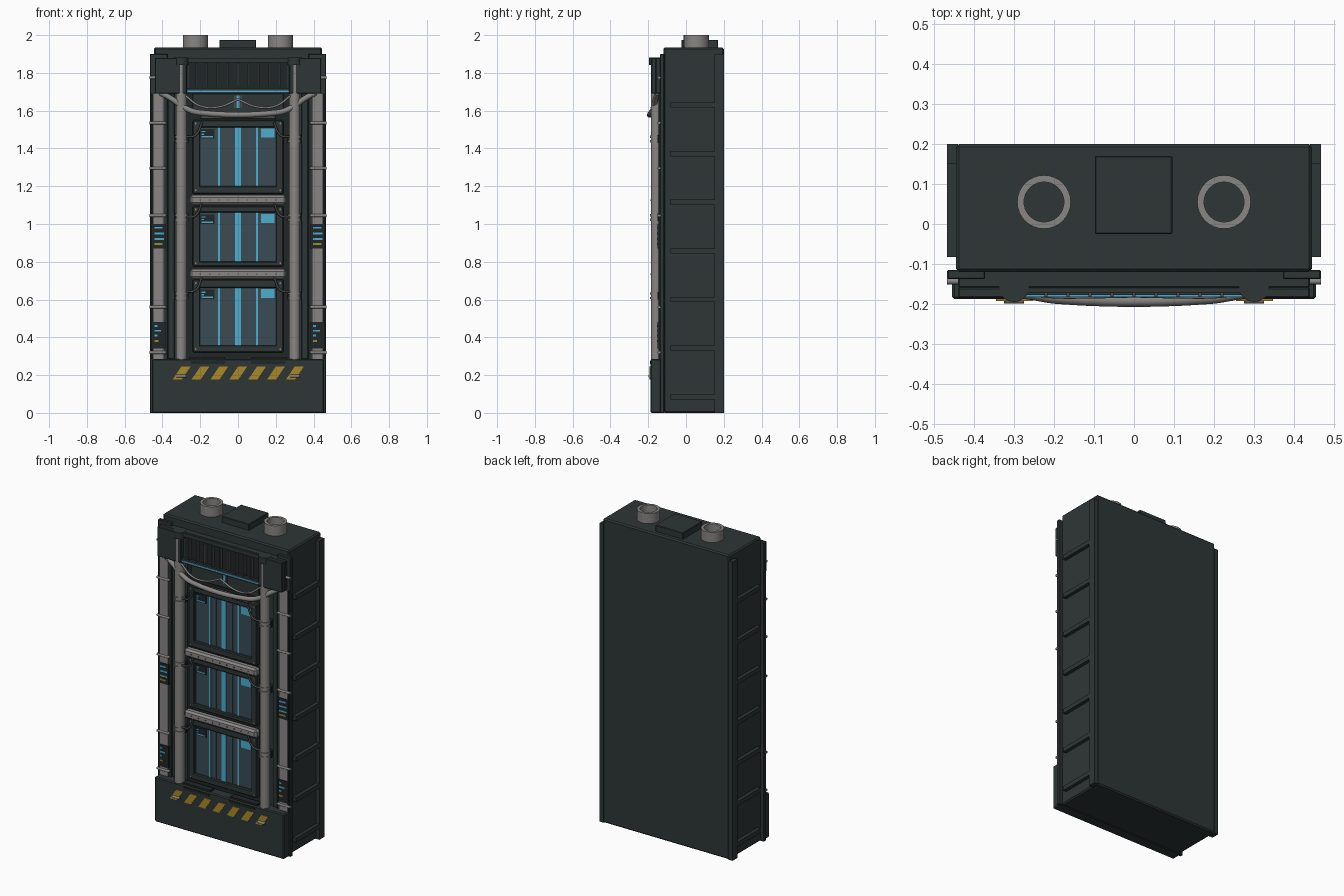
import bpy, bmesh, math
from mathutils import Matrix, Vector

cube = bpy.data.objects.get("Cube")
if cube:
    bpy.data.objects.remove(cube, do_unlink=True)


def material(name, red, green, blue):
    mat = bpy.data.materials.new(name)
    mat.use_nodes = True
    mat.diffuse_color = (red, green, blue, 1)
    mat.node_tree.nodes["Principled BSDF"].inputs["Base Color"].default_value = (red, green, blue, 1)
    return mat


hull = material("dark_green_hull", .027, .037, .036)
trim = material("black_trim", .014, .019, .019)
steel = material("bare_steel", .25, .24, .235)
iron = material("dark_iron", .07, .072, .072)
glass = material("blue_grey_glass", .042, .07, .09)
cyan = material("cyan_light", .075, .42, .62)
yellow = material("hazard_yellow", .4, .25, .02)


def finish(name, bm, mat):
    mesh = bpy.data.meshes.new(name)
    bm.normal_update()
    bm.to_mesh(mesh)
    bm.free()
    mesh.materials.append(mat)
    obj = bpy.data.objects.new(name, mesh)
    bpy.context.collection.objects.link(obj)
    return obj


def box(name, mat, xs, ys, zs, bevel=0):
    """Box spanning three ranges, with an optional chamfer."""
    bm = bmesh.new()
    bmesh.ops.create_cube(bm, size=1)
    for v in bm.verts:
        v.co = [(r[0] + r[1]) / 2 + c * abs(r[1] - r[0]) for c, r in zip(v.co, (xs, ys, zs))]
    if bevel:
        bmesh.ops.bevel(bm, geom=bm.edges[:], offset=bevel, segments=1, affect='EDGES')
    return finish(name, bm, mat)


def rod(name, mat, start, end, radius, sides=20):
    """Cylinder between two points, smooth around its side."""
    start, end = Vector(start), Vector(end)
    axis = end - start
    turn = Vector((0, 0, 1)).rotation_difference(axis).to_matrix().to_4x4()
    bm = bmesh.new()
    bmesh.ops.create_cone(bm, cap_ends=True, segments=sides, radius1=radius, radius2=radius,
                          depth=axis.length, matrix=Matrix.Translation((start + end) / 2) @ turn)
    for f in bm.faces:
        f.smooth = len(f.verts) == 4
    return finish(name, bm, mat)


def ring(name, mat, centre, outer, inner, z0, z1, sides=32):
    """Open tube standing upright."""
    bm = bmesh.new()
    loops = []
    for radius, z in ((outer, z0), (outer, z1), (inner, z1), (inner, z0)):
        loops.append([bm.verts.new((centre[0] + radius * math.cos(a * math.tau / sides),
                                    centre[1] + radius * math.sin(a * math.tau / sides), z))
                      for a in range(sides)])
    for k in range(4):
        low, high = loops[k], loops[(k + 1) % 4]
        for a in range(sides):
            b = (a + 1) % sides
            bm.faces.new((low[a], low[b], high[b], high[a])).smooth = k in (0, 2)
    return finish(name, bm, mat)


def cable(name, mat, points, radius):
    """Round cable through points, stored as a mesh."""
    data = bpy.data.curves.new(name, 'CURVE')
    data.dimensions = '3D'
    data.bevel_depth = radius
    data.bevel_resolution = 2
    data.use_fill_caps = True
    spline = data.splines.new('BEZIER')
    spline.bezier_points.add(len(points) - 1)
    for p, co in zip(spline.bezier_points, points):
        p.co = co
        p.handle_left_type = p.handle_right_type = 'AUTO'
    spline.resolution_u = 6
    temp = bpy.data.objects.new(name + "_path", data)
    mesh = bpy.data.meshes.new_from_object(temp)
    bpy.data.objects.remove(temp)
    mesh.materials.clear()
    mesh.materials.append(mat)
    obj = bpy.data.objects.new(name, mesh)
    bpy.context.collection.objects.link(obj)
    return obj


def span(s, a, b):
    return sorted((s * a, s * b))


# Main cabinet, base and header
box("cabinet", hull, (-.445, .445), (-.12, .2), (0, 1.935), .008)
box("base_block", hull, (-.455, .455), (-.188, -.115), (0, .285), .006)
box("header_back", hull, (-.44, .44), (-.16, -.115), (1.69, 1.88), .004)
box("header_lip", hull, (-.27, .27), (-.172, -.16), (1.855, 1.88))
box("header_sill", hull, (-.35, .35), (-.178, -.16), (1.69, 1.72))
box("header_light", cyan, (-.35, .35), (-.182, -.178), (1.7, 1.708))
box("louver_recess", trim, (-.26, .26), (-.162, -.16), (1.72, 1.855))
for i in range(-4, 5):
    box("louver_bar", iron, (i * .055 - .004, i * .055 + .004), (-.182, -.16), (1.725, 1.85))

# Roof hatch and vents
box("roof_hatch", hull, (-.098, .096), (-.025, .17), (1.93, 1.975), .003)
for s in (-1, 1):
    ring("roof_vent", steel, (s * .225, .055), .067, .05, 1.93, 2)
    rod("vent_floor", hull, (s * .225, .055, 1.93), (s * .225, .055, 1.95), .051)

# Side rails, ribs and front columns
for s in (-1, 1):
    box("rear_side_rail", hull, span(s, .44, .467), (.15, .2), (0, 1.9))
    for i in range(7):
        z = .085 + i * .2575
        box("side_rib", hull, span(s, .44, .467), (-.082, .152), (z - .014, z + .014))
    box("front_column", hull, span(s, .372, .467), (-.138, -.115), (0, 1.9), .003)
    box("column_outer_edge", trim, span(s, .453, .46), (-.146, -.138), (.285, 1.69))
    box("column_strip", steel, span(s, .392, .45), (-.146, -.136), (.285, 1.69))
    box("inner_column", hull, span(s, .335, .37), (-.132, -.115), (.285, 1.69), .003)
    box("header_cheek", hull, span(s, .27, .44), (-.185, -.158), (1.69, 1.88), .004)
    for z in (.32, .56, 1.045, 1.295, 1.535):
        rod("column_clamp", steel, (s * .38, -.143, z), (s * .468, -.143, z), .008, 10)
    rod("upper_clamp", steel, (s * .44, -.143, 1.775), (s * .468, -.143, 1.775), .008, 10)

    # Status displays: (height, length, colour) per dash
    box("upper_display", trim, span(s, .385, .456), (-.15, -.14), (.87, 1))
    box("lower_display", trim, span(s, .385, .456), (-.15, -.14), (.34, .48))
    left = s * .42 - .023
    for z, length, mat in ((.98, .044, cyan), (.95, .05, cyan), (.92, .05, cyan), (.895, .044, yellow),
                           (.46, .016, cyan), (.435, .036, cyan), (.41, .016, cyan), (.38, .022, yellow)):
        box("display_dash", mat, (left, left + length), (-.153, -.149), (z - .005, z + .005))

    # Tall pipes with caps, collars and foot brackets
    x = s * .3
    rod("tall_pipe", steel, (x, -.157, .27), (x, -.157, 1.86), .029)
    rod("pipe_cap", hull, (x, -.157, 1.842), (x, -.157, 1.882), .038)
    for z in (.62, 1.035, 1.45):
        for dz in (-.012, .012):
            rod("pipe_collar", steel, (x, -.157, z + dz - .006), (x, -.157, z + dz + .006), .034)
        box("pipe_bracket", trim, span(s, .262, .338), (-.15, -.118), (z - .02, z + .02))
    rod("foot_bolt", steel, (x - .025, -.19, .195), (x + .025, -.19, .195), .009, 10)
    box("foot_plate", trim, span(s, .07, .26), (-.18, -.14), (.278, .296))
    box("base_slot", trim, span(s, .07, .25), (-.191, -.186), (.26, .276))

    # Cables hanging from the cross beams to the pipes
    for z in (.64, 1.035, 1.46):
        cable("hanging_cable", iron, [(s * .275, -.17, z), (s * .225, -.172, z + .01),
                                      (s * .19, -.175, z + .08)], .006)
    cable("arched_cable", steel, [(s * .28, -.17, 1.68), (s * .2, -.18, 1.625),
                                  (s * .1, -.18, 1.62), (0, -.178, 1.66)], .006)

# Bent upper pipe
bend = [(.41, -.15, 1.695), (.36, -.16, 1.668), (.255, -.175, 1.602), (.19, -.185, 1.588)]
cable("bent_pipe", steel, [(-x, y, z) for x, y, z in bend] + bend[::-1], .015)
box("upper_beam", iron, (-.2, .2), (-.18, -.14), (1.555, 1.575), .004)

# Windows
box("window_backing", trim, (-.27, .27), (-.127, -.115), (.285, 1.7))
box("centre_plate", hull, (-.24, .24), (-.134, -.12), (1.585, 1.69), .003)
box("centre_light", cyan, (-.009, .009), (-.139, -.133), (1.615, 1.68))
for s in (-1, 1):
    box("centre_light_guard", iron, span(s, .013, .02), (-.139, -.133), (1.615, 1.68))


def window(frame_low, frame_high, low, high):
    """Framed pane with light bars, corner screen and label."""
    box("window_glass", glass, (-.205, .205), (-.138, -.125), (low, high))
    box("frame_bottom", hull, (-.24, .24), (-.155, -.12), (frame_low, low), .005)
    box("frame_top", hull, (-.24, .24), (-.155, -.12), (high, frame_high), .005)
    for s in (-1, 1):
        box("frame_side", hull, span(s, .2, .24), (-.155, -.12), (frame_low, frame_high), .005)
        box("thin_light_bar", cyan, span(s, .095, .105), (-.142, -.137), (low, high))
        box("pane_divider", iron, span(s, .055, .062), (-.142, -.137), (low, high))
        for z in (frame_low + .018, frame_high - .018):
            rod("frame_bolt", steel, (s * .224, -.158, z), (s * .224, -.15, z), .005, 8)
    box("wide_light_bar", cyan, (-.015, .015), (-.143, -.137), (low, high))
    box("corner_screen", cyan, (.122, .192), (-.143, -.137), (high - .055, high - .006))
    box("label_plate", trim, (-.198, -.125), (-.141, -.137), (high - .06, high - .01))
    for drop, length in ((.022, .02), (.036, .012), (.05, .06)):
        box("label_dash", cyan, (-.192, length - .192), (-.144, -.14), (high - drop - .004, high - drop + .003))


window(1.16, 1.55, 1.2, 1.512)
window(.775, 1.095, .802, 1.06)
window(.32, .705, .358, .662)

# Cross beams with bolts
for z in (.735, 1.127):
    box("cross_beam", steel, (-.255, .255), (-.184, -.135), (z - .026, z + .026), .012)
    for i in range(-4, 5):
        rod("beam_bolt", iron, (i * .05, -.187, z), (i * .05, -.18, z), .004, 8)

# Slanted hazard stripes on the base
for i in range(7):
    stripe = box("hazard_stripe", yellow, (-.345, -.297), (-.192, -.186), (.178, .245))
    for v in stripe.data.vertices:
        v.co.x += i * .1 + (.045 if v.co.z > .2 else 0)
